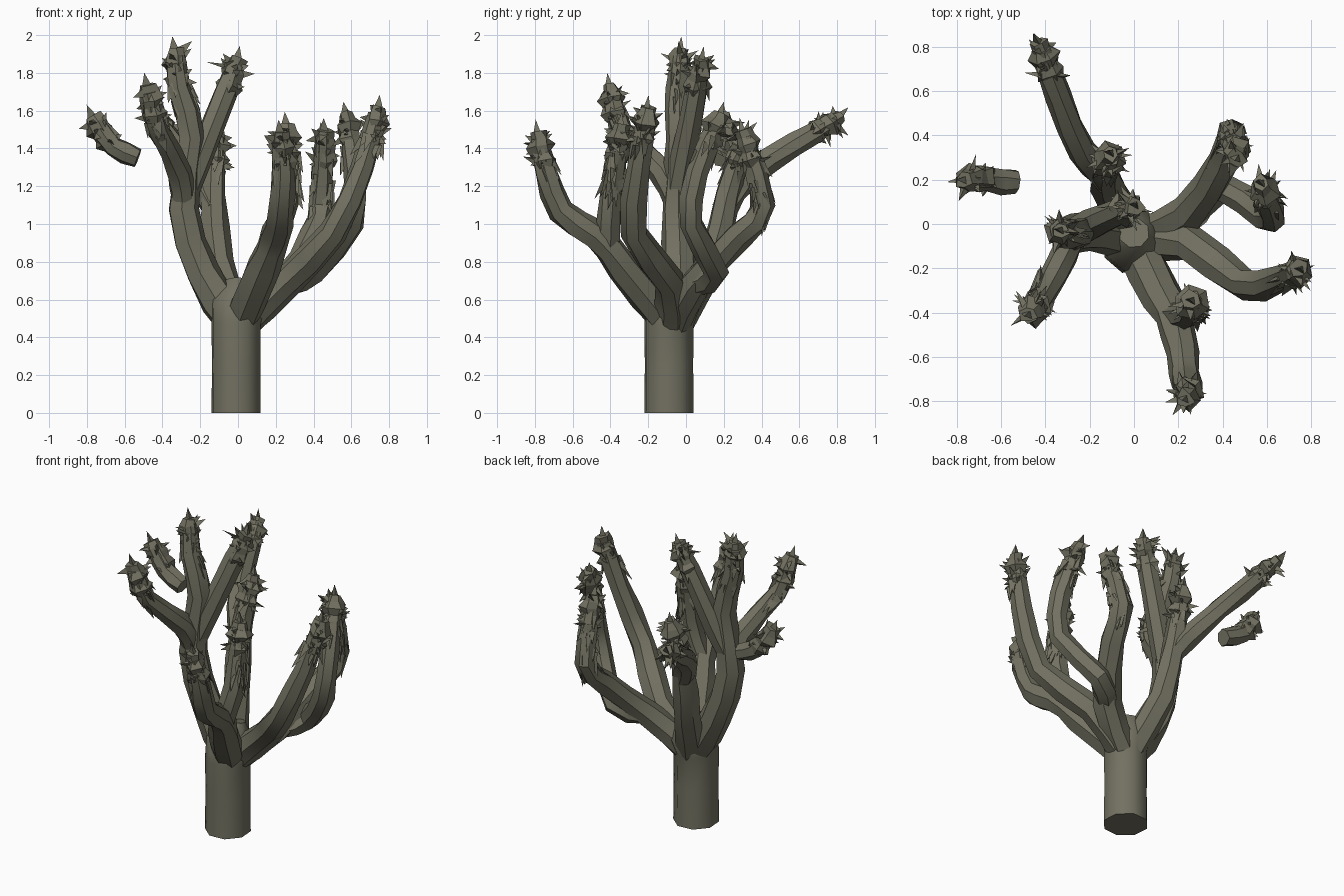
import bpy, bmesh, math, random
from mathutils import Vector

if "Cube" in bpy.data.objects:
    bpy.data.objects.remove(bpy.data.objects["Cube"])

random.seed(7)
bark = bpy.data.materials.new("olive grey bark")
bark.diffuse_color = (0.17, 0.165, 0.12, 1)
bark.use_nodes = True
bark.node_tree.nodes["Principled BSDF"].inputs["Base Color"].default_value = bark.diffuse_color


def finish(bm, name, smooth=None):
    bmesh.ops.recalc_face_normals(bm, faces=bm.faces)
    me = bpy.data.meshes.new(name)
    bm.to_mesh(me)
    bm.free()
    me.materials.append(bark)
    ob = bpy.data.objects.new(name, me)
    bpy.context.collection.objects.link(ob)
    if smooth:
        bpy.ops.object.select_all(action='DESELECT')
        ob.select_set(True)
        bpy.context.view_layer.objects.active = ob
        bpy.ops.object.shade_smooth_by_angle(angle=math.radians(smooth))


def frame(d):
    u = d.cross(Vector((0.3, 0.9, 0.1))).normalized()
    return u, d.cross(u).normalized()


def tube(bm, pts, radii, sides=7, jitter=0.0):
    """Loft polygon rings along a path, closed at both ends."""
    rings, u = [], None
    for i, p in enumerate(pts):
        d = (pts[min(i + 1, len(pts) - 1)] - pts[max(i - 1, 0)]).normalized()
        u = frame(d)[0] if u is None else (u - d * u.dot(d)).normalized()
        v = d.cross(u)
        ring = []
        for k in range(sides):
            a = 2 * math.pi * k / sides
            r = radii[i] * (1 + random.uniform(-jitter, jitter))
            ring.append(bm.verts.new(p + r * (u * math.cos(a) + v * math.sin(a))))
        rings.append(ring)
    for a, b in zip(rings, rings[1:]):
        for k in range(sides):
            n = (k + 1) % sides
            bm.faces.new((a[k], a[n], b[n], b[k]))
    bm.faces.new(rings[0][::-1])
    bm.faces.new(rings[-1])


def shard(bm, p, d, length, width):
    """A pointed leaf: thin three-sided spike."""
    u, v = frame(d)
    base = [bm.verts.new(p + width * (u * math.cos(a) + 0.6 * v * math.sin(a)))
            for a in (0.3, 2.4, 4.5)]
    tip = bm.verts.new(p + d * length)
    bm.faces.new(base)
    for k in range(3):
        bm.faces.new((base[k], base[(k + 1) % 3], tip))


def spline(keys):
    """Curve through the key points, two straight pieces per span."""
    out = []
    for i in range(len(keys) - 1):
        a, b = keys[i], keys[i + 1]
        before = keys[i - 1] if i else a * 2 - b
        after = keys[i + 2] if i + 2 < len(keys) else b * 2 - a
        out += [a, (a + b) * 0.5625 - (before + after) * 0.0625]
    return out + [keys[-1]]


def along(pts, dist):
    """Point and direction at a distance back from the tip."""
    for b, a in zip(pts[::-1], pts[-2::-1]):
        seg = b - a
        if dist <= seg.length:
            return b - seg.normalized() * dist, seg.normalized()
        dist -= seg.length
    return pts[0], (pts[1] - pts[0]).normalized()


def sideways(pts, dist):
    p, d = along(pts, dist)
    u, v = frame(d)
    a = random.uniform(0, 2 * math.pi)
    return p, d, u * math.cos(a) + v * math.sin(a)


def foliage(name, pts, shag):
    """Knobbly spiky head with dead leaves hanging down the branch."""
    bm = bmesh.new()
    tip, d = pts[-1], (pts[-1] - pts[-2]).normalized()
    # ring radii alternate to make the knobs
    tube(bm, [tip + d * (0.04 * i - 0.16) for i in range(6)],
         [(0.05, 0.066, 0.052, 0.07, 0.05, 0.042)[i] for i in range(6)], 6, 0.3)
    shard(bm, tip + d * 0.03, (d + Vector((-.2, 0, .5))).normalized(), 0.075, 0.035)
    for i in range(15):                       # living spikes round the head
        p, dd, out = sideways(pts, random.uniform(-0.02, 0.15))
        dr = (out + dd * random.uniform(-0.4, 0.8)).normalized()
        shard(bm, p + out * 0.025, dr, random.uniform(0.05, 0.095), 0.034)
    for i in range(int(shag * 75)):           # hanging dry leaves
        p, dd, out = sideways(pts, 0.1 + shag * random.random())
        dr = (out * random.uniform(0.1, 0.5) - dd).normalized()
        shard(bm, p + out * 0.045, dr, random.uniform(0.07, 0.12), 0.03)
    finish(bm, name)


def limb(name, start, *keys, shag=0.0, thick=0.066):
    """One branch with its head; returns its path."""
    path = spline([Vector(start)] + [Vector(k) for k in keys])
    n = len(path) - 1
    bm = bmesh.new()
    tube(bm, path, [0.048 + (thick - 0.048) * (1 - i / n) ** 1.2 + (0.008 if 0 < i < n else 0)
                    for i in range(n + 1)], 7, 0.12)
    finish(bm, name, 35)
    foliage(name + "_spiky_head", path, shag)
    return path


def at_height(path, z):
    """Point where a path first passes a height, used as a fork."""
    for a, b in zip(path, path[1:]):
        if a.z <= z <= b.z:
            return a.lerp(b, (z - a.z) / (b.z - a.z))


# trunk, flaring into the fork
bm = bmesh.new()
tube(bm, [Vector((-.01, -.09, z)) for z in (0, .25, .47)] + [Vector((0, -.07, .58)), Vector((0, -.04, .7))],
     [.137, .135, .137, .15, .07], 8)
finish(bm, "trunk", 50)

# main limbs rise from the trunk top, branches fork from them at a height
fork = (0, -.07, .45)
left = limb("left_limb", fork, (-.19, -.04, .74), (-.29, -.05, 1.08), (-.245, -.04, 1.45),
            (-.31, -.04, 1.72), (-.33, -.03, 1.89), shag=.16, thick=.095)
limb("left_inner_branch", at_height(left, 1.15), (-.12, .03, 1.56), (-.01, .08, 1.84), shag=.03)
limb("left_front_branch", at_height(left, 1.1), (-.31, -.13, 1.28), (-.42, -.34, 1.5),
     (-.47, -.4, 1.7), shag=.18)
limb("left_loose_branch", (-.53, .19, 1.35), (-.66, .2, 1.41), (-.75, .2, 1.54), thick=.055)

back = limb("back_limb", fork, (-.1, .13, .8), (-.13, .22, 1.15), (-.11, .31, 1.45), shag=.12, thick=.09)
limb("back_long_branch", at_height(back, 1.08), (-.23, .32, 1.25), (-.34, .57, 1.42), (-.42, .79, 1.55))

right_back = limb("right_back_limb", fork, (.25, .05, .68), (.4, .28, .94), (.44, .41, 1.1),
                  (.46, .31, 1.46), shag=.42, thick=.09)
limb("right_back_branch", at_height(right_back, .68), (.4, .16, .75), (.6, .03, 1),
     (.62, .06, 1.27), (.58, .17, 1.55), shag=.12)
limb("right_limb", fork, (.25, -.09, .69), (.5, -.27, .95), (.66, -.25, 1.3),
     (.74, -.21, 1.58), shag=.12, thick=.09)

front = limb("front_limb", fork, (.13, -.33, .77), (.2, -.48, .94), (.23, -.66, 1.07),
             (.24, -.74, 1.27), (.23, -.78, 1.45), shag=.14, thick=.09)
limb("front_inner_branch", at_height(front, .87), (.26, -.4, 1.13), (.26, -.35, 1.49), shag=.3)

# thin stray leaf between the two highest heads
bm = bmesh.new()
shard(bm, Vector((-.03, .08, 1.83)), Vector((-.98, -.05, .2)).normalized(), .14, .02)
finish(bm, "stray_leaf")
